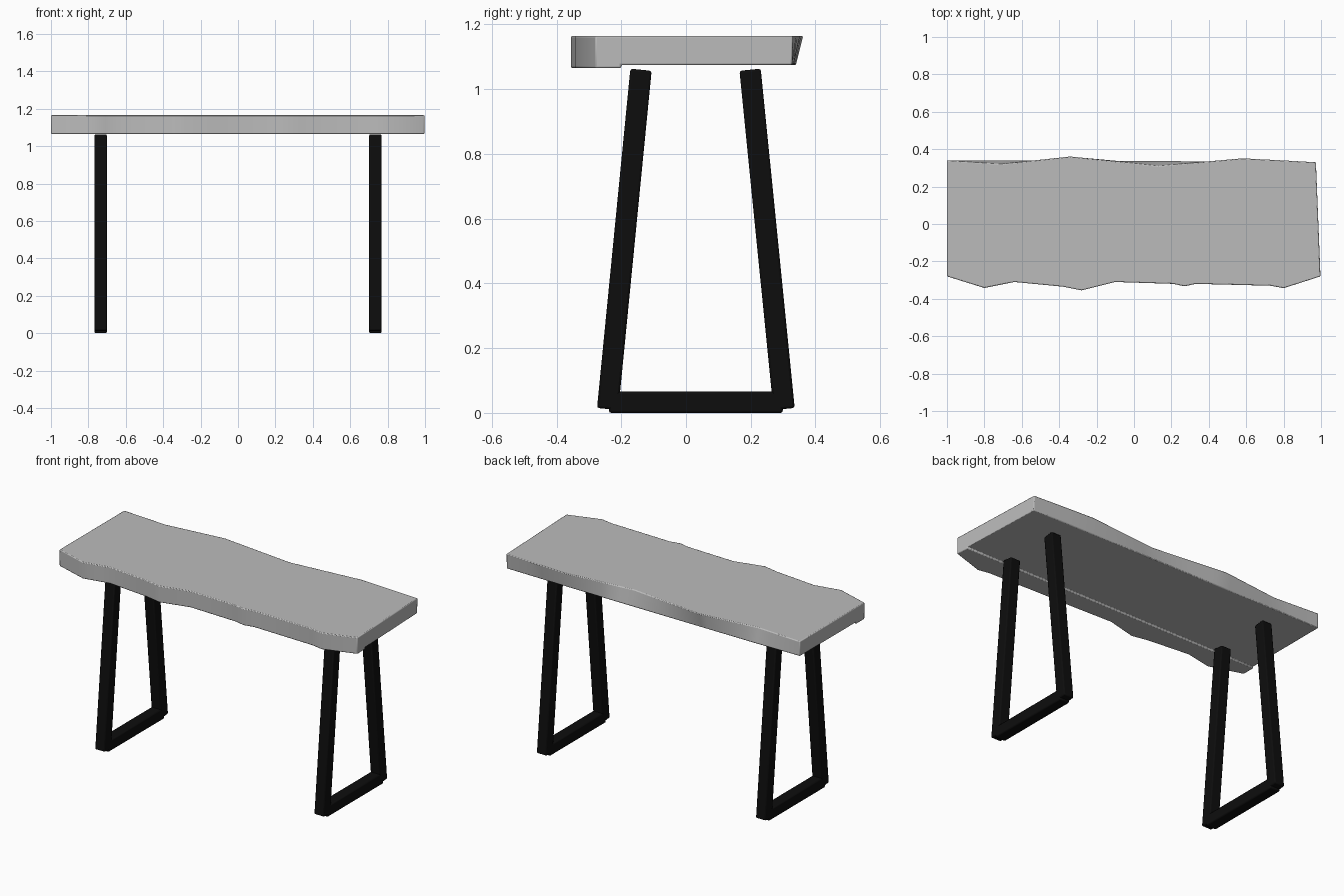
import bpy, bmesh, math
from mathutils import Vector

cube = bpy.data.objects.get("Cube")
if cube:
    bpy.data.objects.remove(cube)


def material(name, rgb):
    mat = bpy.data.materials.new(name)
    mat.use_nodes = True
    mat.diffuse_color = (*rgb, 1)
    mat.node_tree.nodes["Principled BSDF"].inputs["Base Color"].default_value = (*rgb, 1)
    return mat


slab_grey = material("slab grey", (0.5, 0.5, 0.5))
frame_black = material("frame black", (0.004, 0.004, 0.004))


def finish(bm, name, mat, bevel, segments):
    bmesh.ops.recalc_face_normals(bm, faces=bm.faces)
    mesh = bpy.data.meshes.new(name)
    bm.to_mesh(mesh)
    bm.free()
    mesh.materials.append(mat)
    obj = bpy.data.objects.new(name, mesh)
    bpy.context.collection.objects.link(obj)
    mod = obj.modifiers.new("soft edges", "BEVEL")
    mod.width, mod.segments = bevel, segments
    mod.limit_method, mod.angle_limit = "ANGLE", math.radians(40)
    bpy.ops.object.select_all(action="DESELECT")
    obj.select_set(True)
    bpy.context.view_layer.objects.active = obj
    bpy.ops.object.shade_smooth_by_angle(angle=math.radians(35))
    return obj


# Live-edge table top, lofted from cross-sections along x
FRONT = [(-1, -.28), (-.8, -.342), (-.64, -.31), (-.38, -.335), (-.28, -.355), (-.1, -.31),
         (.21, -.32), (.27, -.333), (.33, -.32), (.73, -.33), (.8, -.343), (.997, -.28)]
BACK = [(-1, .34), (-.71, .32), (-.34, .362), (.13, .31), (.58, .352), (.997, .33)]
BACK_LOW = [(-1, .338), (-.74, .342), (.3, .336), (.997, .328)]


def edge_y(line, x):
    for (x0, y0), (x1, y1) in zip(line, line[1:]):
        if x <= x1:
            return y0 + (y1 - y0) * (x - x0) / (x1 - x0)
    return line[-1][1]


TOP, UNDER, LIP, LIP_Y = 1.165, 1.075, 1.065, -.2
bm = bmesh.new()
rings = []
stations = sorted({x for line in (FRONT, BACK) for x, _ in line})
for x in stations:
    front, back, low = (edge_y(line, x) for line in (FRONT, BACK, BACK_LOW))
    section = [(front, TOP), (back, TOP), (low, UNDER), (LIP_Y, UNDER), (LIP_Y, LIP), (front, LIP)]
    skew = .04 if x == stations[-1] else 0
    rings.append([bm.verts.new((x - skew * (y - front), y, z)) for y, z in section])
for a, b in zip(rings, rings[1:]):
    for i in range(len(a)):
        j = (i + 1) % len(a)
        bm.faces.new((a[i], a[j], b[j], b[i]))
bm.faces.new(rings[0])
bm.faces.new(rings[-1])
finish(bm, "table_top", slab_grey, .0048, 2)


# Square steel bars of the two leg frames
def bar(name, start, end, width):
    start, end = Vector(start), Vector(end)
    axis = end - start
    bm = bmesh.new()
    bmesh.ops.create_cube(bm, size=1)
    bmesh.ops.scale(bm, vec=(width, width, axis.length), verts=bm.verts)
    angle = math.atan2(-axis.y, axis.z)
    for v in bm.verts:
        y, z = v.co.y, v.co.z
        v.co.y = y * math.cos(angle) - z * math.sin(angle)
        v.co.z = y * math.sin(angle) + z * math.cos(angle)
        v.co += (start + end) / 2
    finish(bm, name, frame_black, .007, 2)


for side, x in (("right", -.734), ("left", .734)):
    bar(side + "_front_leg", (x, -.242, .012), (x, -.139, 1.06), .066)
    bar(side + "_back_leg", (x, .303, .012), (x, .198, 1.06), .066)
    bar(side + "_foot_bar", (x, -.238, .033), (x, .299, .033), .066)
